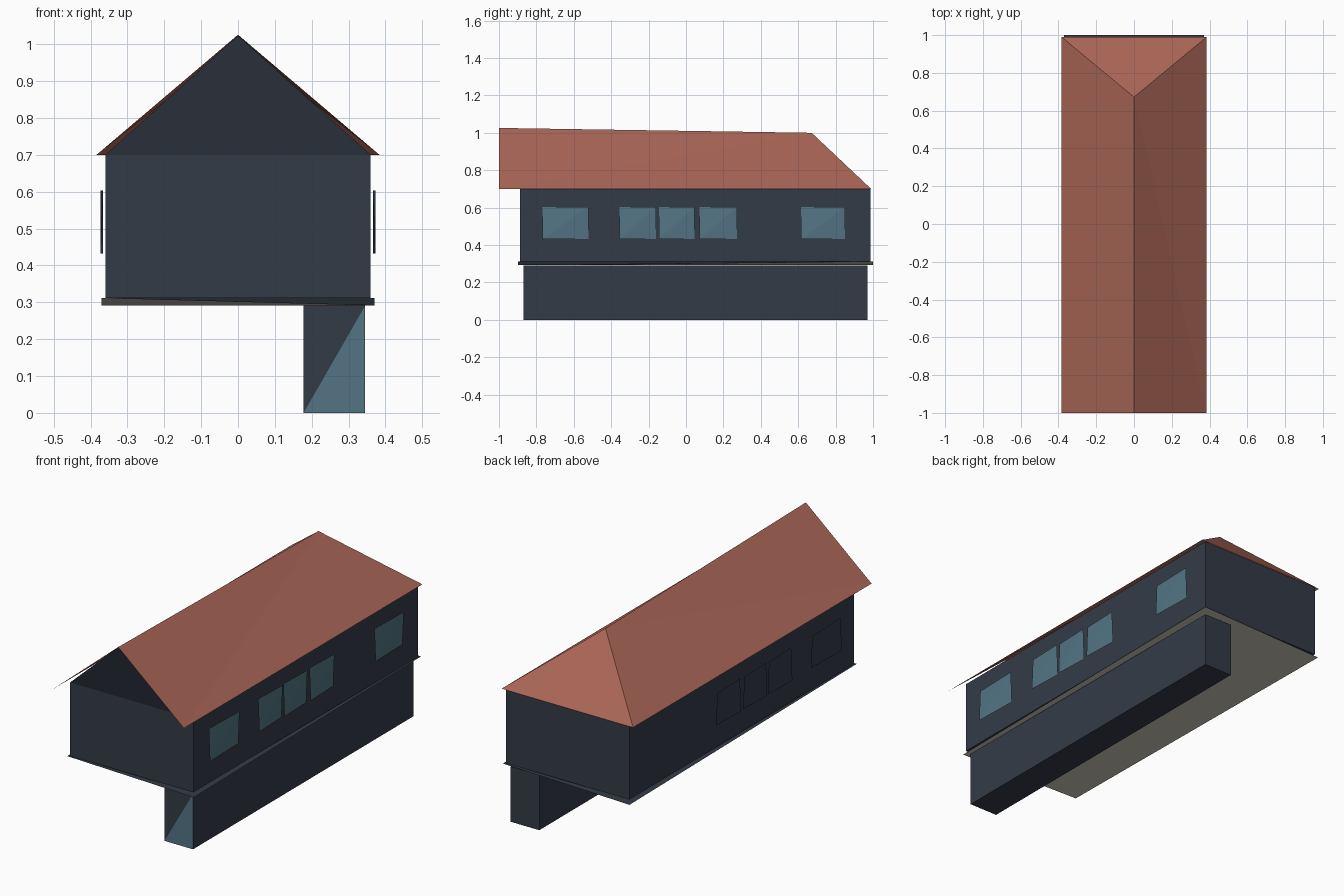
import bpy
import bmesh

if "Cube" in bpy.data.objects:
    bpy.data.objects.remove(bpy.data.objects["Cube"])


def material(name, rgb):
    lin = [((c / 255 + 0.055) / 1.055) ** 2.4 for c in rgb]
    m = bpy.data.materials.new(name)
    m.diffuse_color = (*lin, 1)
    m.use_nodes = True
    m.node_tree.nodes["Principled BSDF"].inputs["Base Color"].default_value = m.diffuse_color
    return m


NAVY = material("dark slate wall", (52, 59, 71))
TEAL = material("blue glass", (83, 117, 132))
ROOF = material("red roof", (170, 102, 86))
PALE = material("pale stone underside", (205, 202, 187))


def mesh_object(name, verts, faces, mats, rule=None):
    """Build a mesh; rule(face) gives its material index."""
    bm = bmesh.new()
    vs = [bm.verts.new(v) for v in verts]
    for f in faces:
        bm.faces.new([vs[i] for i in f])
    bm.normal_update()
    if rule:
        for f in bm.faces:
            f.material_index = int(rule(f))
    me = bpy.data.meshes.new(name)
    bm.to_mesh(me)
    bm.free()
    for m in mats:
        me.materials.append(m)
    ob = bpy.data.objects.new(name, me)
    bpy.context.collection.objects.link(ob)
    return ob


def box(name, x, y, z, mats, rule=None, split_front=False):
    """Box from ranges; split_front cuts the front into two triangles."""
    verts = [(a, b, c) for c in z for b in y for a in x]
    faces = [(1, 3, 7, 5), (3, 2, 6, 7), (2, 0, 4, 6), (4, 5, 7, 6), (0, 2, 3, 1)]
    faces += [(0, 1, 5), (0, 5, 4)] if split_front else [(0, 1, 5, 4)]
    return mesh_object(name, verts, faces, mats, rule)


def twisted_plate(name, corners, mats, rule):
    """Thin closed plate whose corners lie alternately high and low."""
    faces = [(0, 1, 2), (0, 2, 3), (1, 0, 3), (1, 3, 2)]
    return mesh_object(name, corners, faces, mats, rule)


# lower block, with a glass triangle on its front
box("lower_block", (0.178, 0.345), (-0.868, 0.97), (0, 0.291), [NAVY, TEAL],
    lambda f: len(f.verts) == 3 and f.calc_center_median().z < 0.14, True)

# floor slab: dark above, pale below
twisted_plate("floor_slab", [(-0.37, -0.897, 0.312), (0.37, -0.897, 0.292),
                             (0.37, 1.0, 0.312), (-0.37, 1.0, 0.292)],
              [NAVY, PALE], lambda f: f.normal.z < 0)

# main walls
box("main_walls", (-0.36, 0.36), (-0.887, 0.987), (0.312, 0.70), [NAVY])

# gable leaning forward to the ridge tip
mesh_object("front_gable", [(-0.36, -0.887, 0.70), (0.36, -0.887, 0.70), (0, -0.999, 1.024)],
            [(0, 1, 2)], [NAVY])

# roof sheet: two slopes and a back hip
mesh_object("roof",
            [(-0.384, -1, 0.70), (0.384, -1, 0.70), (0.384, 0.99, 0.70), (-0.384, 0.99, 0.70),
             (0, -1, 1.026), (0, 0.672, 1.0)],
            [(1, 5, 4), (1, 2, 5), (0, 4, 5), (0, 5, 3), (2, 3, 5)], [ROOF])

# window plates, glass outside; the rear one is only on the right
spans = [(-0.767, -0.52), (-0.355, -0.16), (-0.145, 0.046), (0.073, 0.272), (0.615, 0.85)]
for side, s in (("right", 1), ("left", -1)):
    for i, (y0, y1) in enumerate(spans if s > 0 else spans[:4]):
        hi, lo = s * 0.373, s * 0.366
        corners = [(hi, y0, 0.432), (lo, y1, 0.432), (hi, y1, 0.604), (lo, y0, 0.604)]
        twisted_plate(f"{side}_window_{i + 1}", corners[::s], [NAVY, TEAL],
                      lambda f: f.normal.x * s > 0)
